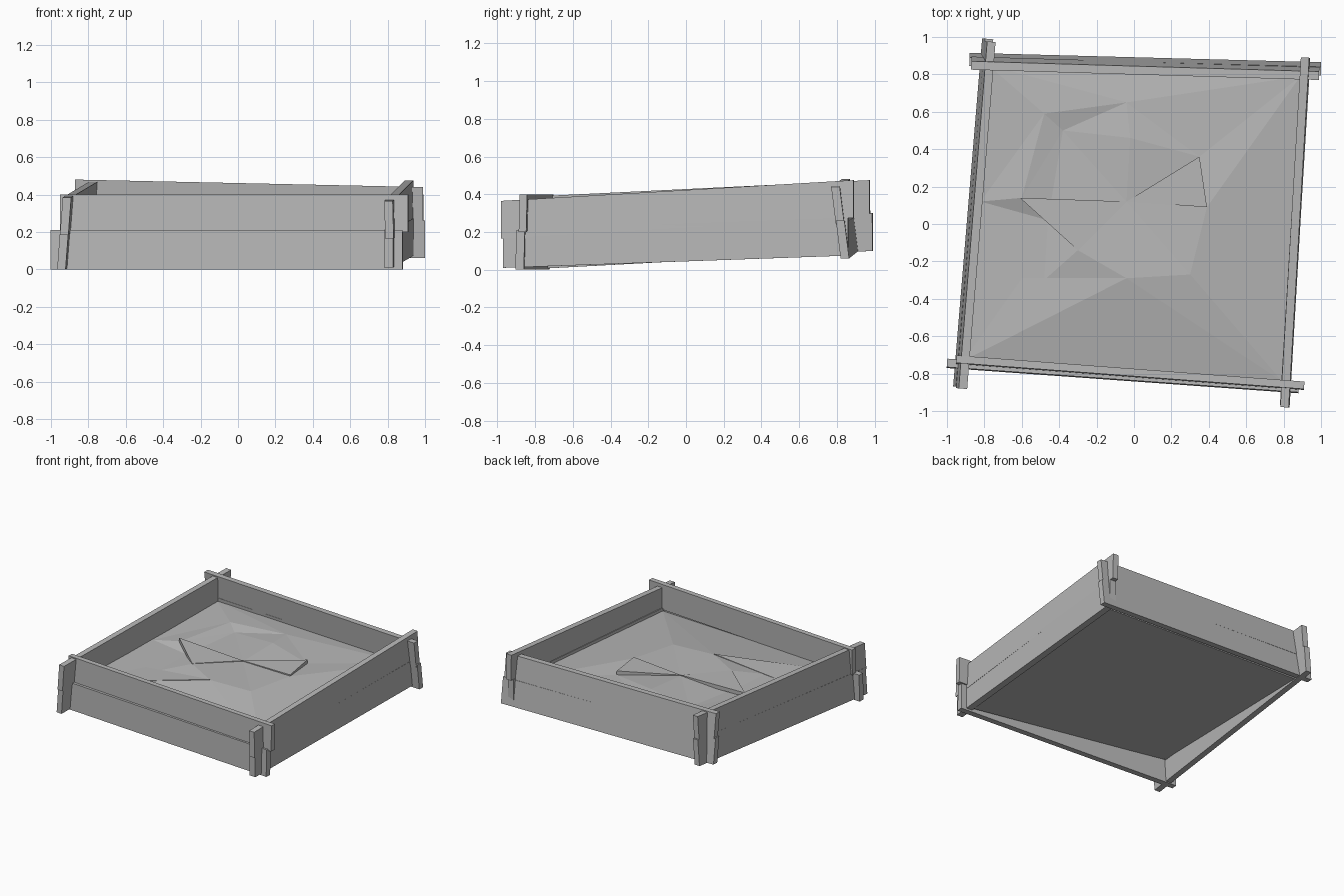
import bpy
import bmesh
from mathutils import Vector
from mathutils.geometry import delaunay_2d_cdt

cube = bpy.data.objects.get("Cube")
if cube:
    bpy.data.objects.remove(cube, do_unlink=True)

# One plain grey for everything
grey = bpy.data.materials.new("plain_grey")
grey.use_nodes = True
colour = (0.48, 0.48, 0.48, 1)
grey.diffuse_color = colour
grey.node_tree.nodes["Principled BSDF"].inputs["Base Color"].default_value = colour


def finish(name, bm):
    """Turn a bmesh into a named flat-shaded object."""
    bmesh.ops.recalc_face_normals(bm, faces=bm.faces)
    mesh = bpy.data.meshes.new(name)
    bm.to_mesh(mesh)
    bm.free()
    mesh.materials.append(grey)
    obj = bpy.data.objects.new(name, mesh)
    bpy.context.collection.objects.link(obj)
    return obj


def prism(bm, bottom, top):
    """Join two matching rings into a closed solid."""
    low = [bm.verts.new(p) for p in bottom]
    high = [bm.verts.new(p) for p in top]
    bm.faces.new(low[::-1])
    bm.faces.new(high)
    for i in range(len(low)):
        j = (i + 1) % len(low)
        bm.faces.new((low[i], low[j], high[j], high[i]))


def board(name, start, end, height=0.2, thick=0.045, lean=0.015):
    """Plank between two bottom points, its foot leaning outwards."""
    a, b = Vector(start), Vector(end)
    along = (b - a).normalized()
    side = along.cross(Vector((0, 0, 1))).normalized()
    if side.dot(a + b) < 0:
        side = -side
    half, tilt = side * thick / 2, side * lean / 2
    up = Vector((0, 0, height))
    ring = [a - half, b - half, b + half, a + half]
    bm = bmesh.new()
    prism(bm, [p + tilt for p in ring], [p - tilt + up for p in ring])
    finish(name, bm)


# Two crossing planks on each side of the frame
board("front_lower_board", (-1, -.745, 0), (.88, -.88, 0), height=.21, lean=.005)
board("front_upper_board", (-.95, -.725, .2), (.91, -.865, .2), thick=.04, lean=.005)
board("right_side_lower_board", (.805, -.97, .01), (.917, .86, .075), thick=.05, lean=0)
board("right_side_upper_board", (.807, -.98, .165), (.917, .89, .275), lean=.005)
board("back_lower_board", (-.88, .88, .1), (1, .83, .06), lean=.025)
board("back_upper_board", (-.87, .86, .28), (.99, .805, .24), lean=.025)
board("left_side_lower_board", (-.937, -.87, 0), (-.782, .99, .1))
board("left_side_upper_board", (-.922, -.88, .185), (-.77, .975, .275))

# Soil: a faceted heap over a tilted base
corners = [(-.91, -.73, .2), (.79, -.84, .19), (.89, .79, .25), (-.78, .85, .27)]
base_heights = [.18, .02, .08, .1]
heap = [
    (-.48, .59, .28), (-.38, .5, .26), (-.04, .65, .28), (-.02, .46, .29),
    (-.82, .12, .23), (-.6, .14, .27), (-.46, .02, .25), (-.3, -.14, .28),
    (-.48, -.3, .24), (-.04, -.29, .28), (.3, -.27, .275), (-.04, .12, .27),
    (.35, .36, .265), (.39, .09, .28),
]
points = corners + heap
flat = [Vector(p[:2]) for p in points]
edges = [(i, (i + 1) % 4) for i in range(4)]
verts, _, faces, origins, _, _ = delaunay_2d_cdt(flat, edges, [], 1, 1e-5)
bm = bmesh.new()
surface = [bm.verts.new((v.x, v.y, points[o[0]][2])) for v, o in zip(verts, origins)]
for f in faces:
    bm.faces.new([surface[i] for i in f])
rim = [surface[next(k for k, o in enumerate(origins) if c in o)] for c in range(4)]
base = [bm.verts.new((c[0], c[1], z)) for c, z in zip(corners, base_heights)]
bm.faces.new(base[::-1])
for i in range(4):
    j = (i + 1) % 4
    bm.faces.new((base[i], base[j], rim[j], rim[i]))
finish("soil", bm)

# Crust pieces with one edge lifted out of the heap along the cracks
clods = {
    "left_clod": [(-.61, .14, .295), (-.3, -.14, .283), (-.04, .12, .275)],
    "middle_clod": [(-.04, .12, .275), (.39, .09, .29), (.35, .36, .295)],
    "front_clod": [(-.84, -.29, .21), (-.91, -.73, .2), (-.04, -.29, .285)],
}
for name, ring in clods.items():
    bm = bmesh.new()
    prism(bm, [(x, y, z - .03) for x, y, z in ring], ring)
    finish(name, bm)
